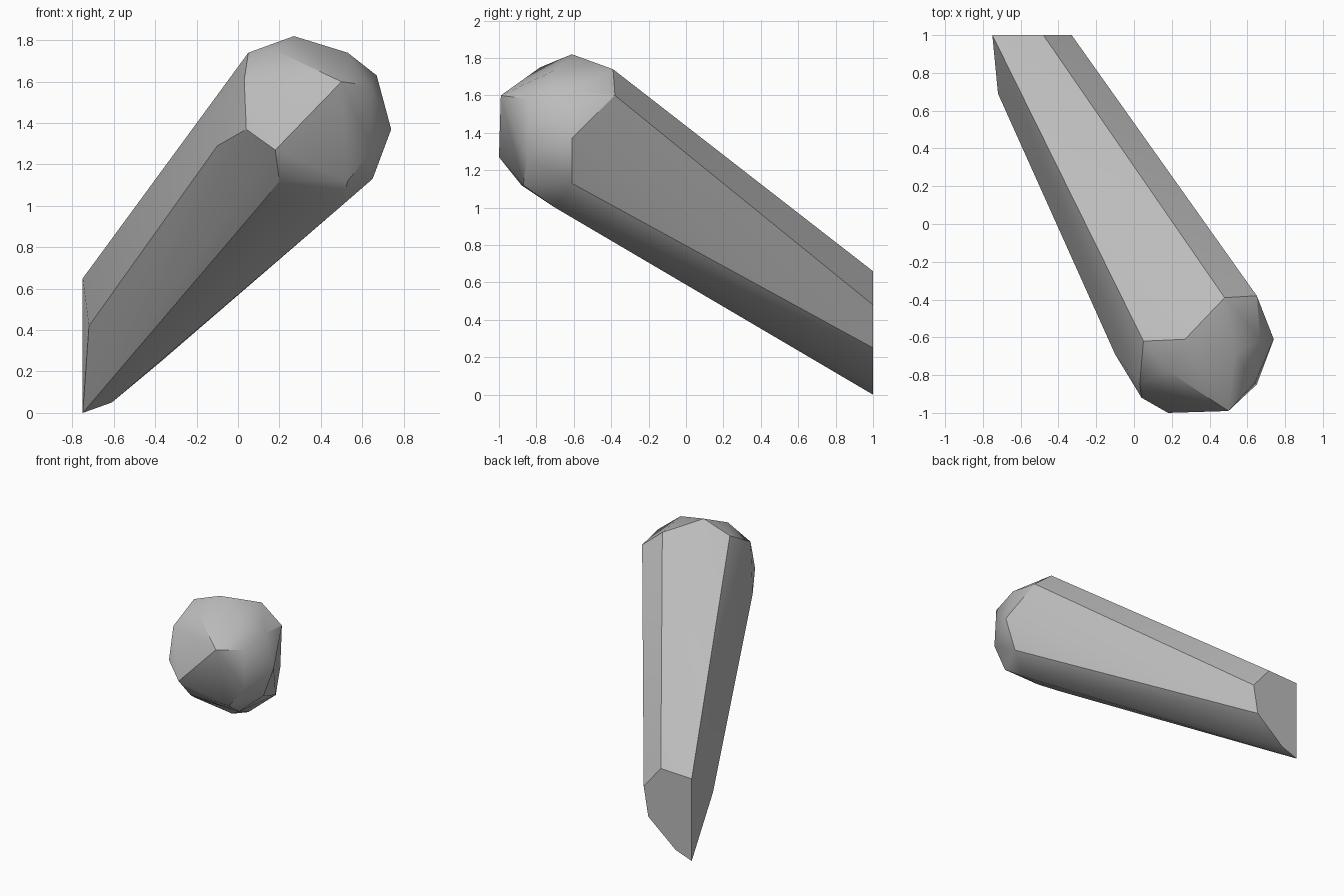
import bpy
import bmesh
import math

# Remove the default cube
cube = bpy.data.objects.get("Cube")
if cube:
    bpy.data.objects.remove(cube, do_unlink=True)


def make_material(name, colour):
    material = bpy.data.materials.new(name)
    material.use_nodes = True
    material.diffuse_color = colour
    shader = material.node_tree.nodes["Principled BSDF"]
    shader.inputs["Base Color"].default_value = colour
    return material


def make_hull(name, points, material, smooth_angle):
    """Wrap a convex faceted skin around a few corner points."""
    bm = bmesh.new()
    for point in points:
        bm.verts.new(point)
    hull = bmesh.ops.convex_hull(bm, input=bm.verts)
    loose = {v for key in ("geom_interior", "geom_unused") for v in hull[key]
             if isinstance(v, bmesh.types.BMVert)}
    bmesh.ops.delete(bm, geom=list(loose), context="VERTS")
    bmesh.ops.dissolve_limit(bm, angle_limit=math.radians(1),
                             verts=bm.verts, edges=bm.edges)
    bmesh.ops.recalc_face_normals(bm, faces=bm.faces)
    mesh = bpy.data.meshes.new(name)
    bm.to_mesh(mesh)
    bm.free()
    mesh.materials.append(material)
    obj = bpy.data.objects.new(name, mesh)
    bpy.context.collection.objects.link(obj)
    bpy.ops.object.select_all(action="DESELECT")
    obj.select_set(True)
    bpy.context.view_layer.objects.active = obj
    bpy.ops.object.shade_smooth_by_angle(angle=smooth_angle)
    return obj


# Crown of the rounded end
crown = [(.27, -.61, 1.82), (.53, -.69, 1.74), (.48, -.39, 1.74),
         (.18, -.78, 1.75), (.05, -.62, 1.74), (.67, -.61, 1.63),
         (.65, -.38, 1.6)]

# Nose and widest ring of the rounded end
nose = [(.74, -.61, 1.37), (.03, -.85, 1.61), (.04, -.92, 1.37),
        (.5, -.99, 1.6), (.18, -1, 1.27), (.64, -.84, 1.58),
        (.65, -.85, 1.27), (-.1, -.69, 1.29)]

# Underside of the rounded end
chin = [(.53, -.87, 1.12), (.2, -.88, 1.12), (.65, -.61, 1.13),
        (.5, -.7, 1), (.12, -.72, 1.02)]

# Flat cut at the narrow end, as x and z pairs on the back plane
cut = [(-.75, .65), (-.48, .66), (-.33, .48), (-.37, .25), (-.61, .05), (-.75, 0)]
tail = [(x, 1, z) for x, z in cut] + [(-.72, .69, .42)]

grey = make_material("plain grey", (.5, .5, .5, 1))
make_hull("tapered_rounded_shaft", crown + nose + chin + tail, grey,
          math.radians(30))
